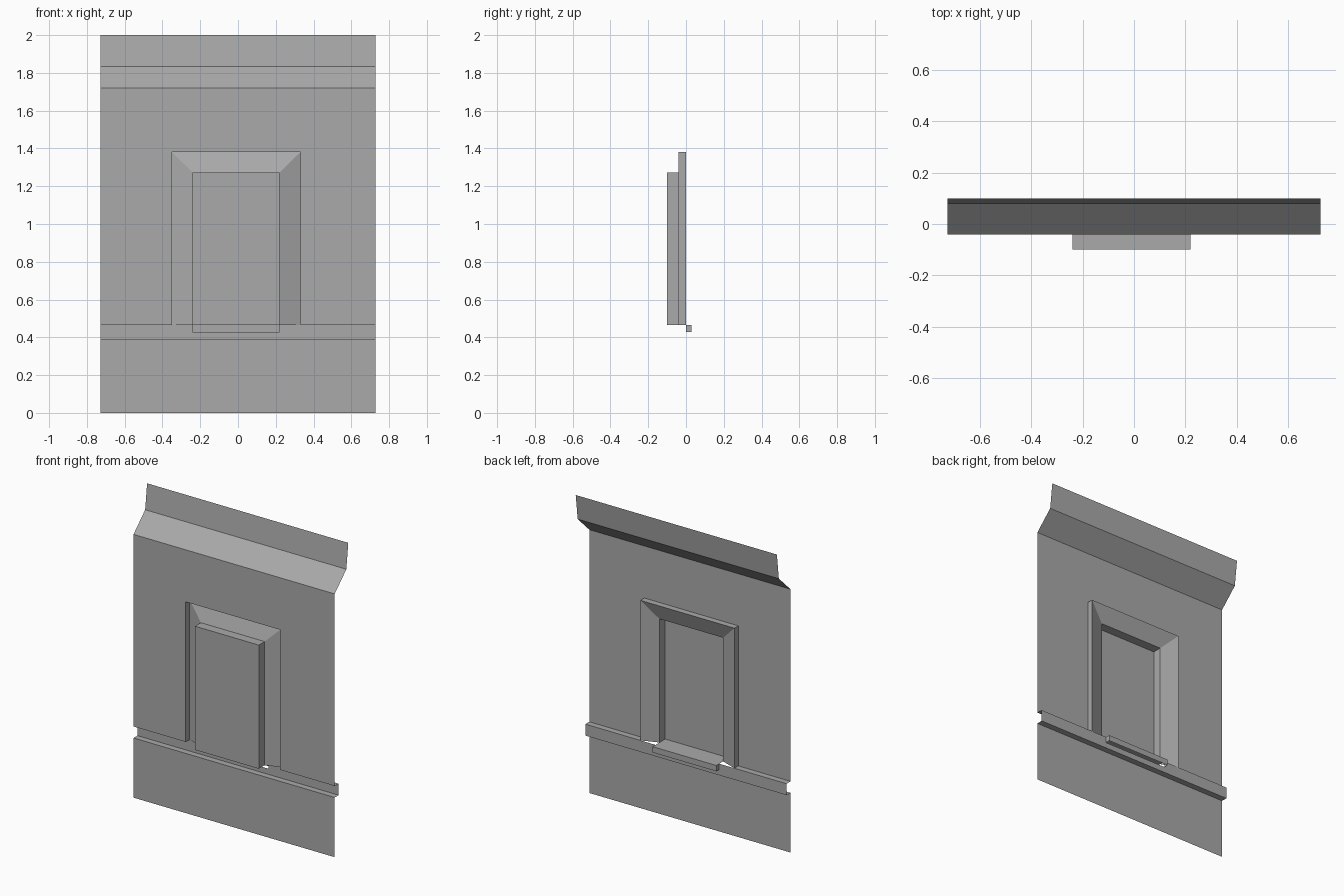
import bpy

cube = bpy.data.objects.get("Cube")
if cube:
    bpy.data.objects.remove(cube)

grey = bpy.data.materials.new("plain_grey")
grey.use_nodes = True
tone = (0.40, 0.40, 0.40, 1)
grey.diffuse_color = tone
grey.node_tree.nodes["Principled BSDF"].inputs["Base Color"].default_value = tone

W = 0.727                                   # half width of the wall
FACE, BACK, DOOR = -0.04, 0.0, -0.1         # depths of wall, recess and door
LEDGE, SILL, EAVE = 0.39, 0.465, 1.72       # heights of the main breaks
OUT = (-0.35, 0.33, 1.38)                   # opening: left, right, top
INN = (-0.24, 0.22, 1.273)                  # door: left, right, top


def sheet(name, verts, faces):
    mesh = bpy.data.meshes.new(name)
    mesh.from_pydata(verts, [], faces)
    mesh.materials.append(grey)
    obj = bpy.data.objects.new(name, mesh)
    bpy.context.collection.objects.link(obj)
    return obj


def loft(name, rows, cap=False):
    """Skin matching rows of points, closing the last row if asked."""
    n = len(rows[0])
    faces = [(i * n + j, i * n + j + 1, (i + 1) * n + j + 1, (i + 1) * n + j)
             for i in range(len(rows) - 1) for j in range(n - 1)]
    if cap:
        faces.append(tuple(range((len(rows) - 1) * n, len(rows) * n)))
    return sheet(name, [p for row in rows for p in row], faces)


def extrude(name, profile, x0=-W, x1=W):
    """Run a (y, z) profile, listed upward, across the width."""
    return loft(name, [[(x, y, z) for y, z in profile] for x in (x1, x0)])


def notched(name, y, edge, far, x0, x1, depth):
    """Flat panel with a notch that opens onto its edge height."""
    outline = [(-W, edge), (x0, edge), (x0, depth), (x1, depth),
               (x1, edge), (W, edge), (W, far), (-W, far)]
    if edge > far:
        outline.reverse()
    return sheet(name, [(x, y, z) for x, z in outline], [tuple(range(8))])


def arch(opening, y, bottom=SILL):
    x0, x1, top = opening
    return [(x0, y, bottom), (x0, y, top), (x1, y, top), (x1, y, bottom)]


# Wall with door opening, and the bent flashing above it
notched("wall_panel", FACE, SILL, EAVE, *OUT)
extrude("top_flashing", [(FACE, EAVE), (0.08, 1.835), (0.1, 2.0)])

# Lower wall with its ledge, then the recessed band and its soffits
extrude("lower_wall", [(FACE, 0), (FACE, LEDGE), (BACK, LEDGE)])
notched("recessed_band", BACK, SILL, LEDGE, INN[0], INN[1], 0.427)
for side, x0, x1 in (("right", -W, OUT[0]), ("left", OUT[1], W)):
    extrude(side + "_soffit", [(BACK, SILL), (FACE, SILL)], x0, x1)

# Jambs, splayed surround and projecting door, open at the bottom
loft("door_and_surround", [arch(OUT, FACE), arch(OUT, BACK),
                           arch(INN, FACE), arch(INN, DOOR)], cap=True)

# Sill: top and back faces with small ends, open underneath
KICK, LOW = 0.03, 0.427
extrude("door_sill", [(KICK, LOW), (KICK, SILL), (DOOR, SILL)], INN[0], INN[1])
for side, x in (("right", INN[0]), ("left", INN[1])):
    sheet(side + "_sill_end", [(x, BACK, LOW), (x, KICK, LOW),
                               (x, KICK, SILL), (x, BACK, SILL)], [(0, 1, 2, 3)])
